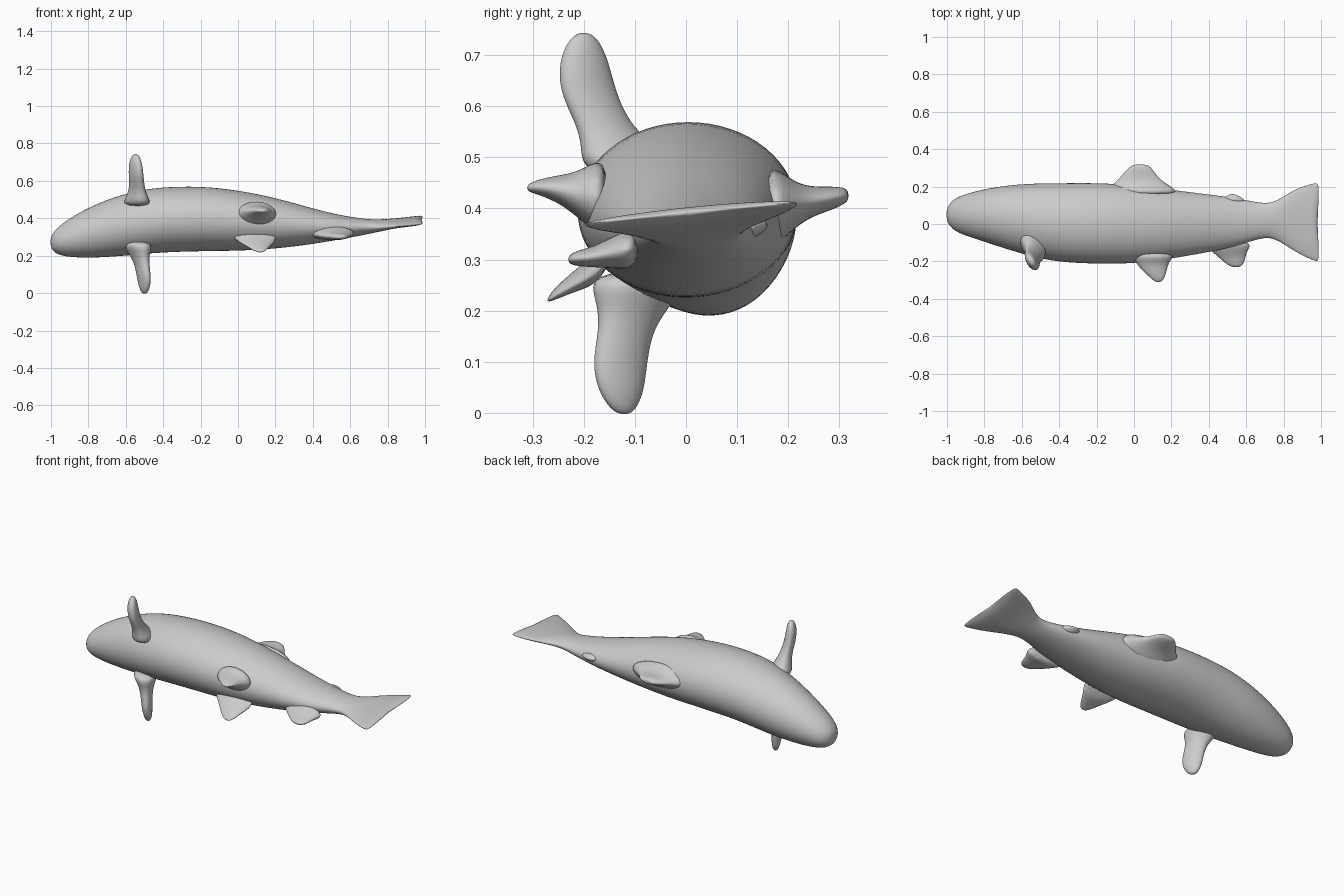
import bpy, bmesh, math
from mathutils import Vector

if "Cube" in bpy.data.objects:
    bpy.data.objects.remove(bpy.data.objects["Cube"])

grey = bpy.data.materials.new("plain grey")
grey.use_nodes = True
grey.diffuse_color = (0.6, 0.6, 0.6, 1)
grey.node_tree.nodes["Principled BSDF"].inputs["Base Color"].default_value = (0.6, 0.6, 0.6, 1)


def loft(name, rings, sides=16):
    """Skin elliptical rings (centre, chord half-vector, thickness half-vector, fork depth)."""
    bm = bmesh.new()
    grow = 1 / (2 / 3 + math.cos(2 * math.pi / sides) / 3)  # offsets subdivision shrinkage
    loops = []
    for centre, chord, thick, fork in rings:
        loop = []
        for i in range(sides):
            a = 2 * math.pi * i / sides
            p = Vector(centre) + grow * (Vector(chord) * math.cos(a) + Vector(thick) * math.sin(a))
            p.x += fork * math.cos(a) ** 2
            loop.append(bm.verts.new(p))
        loops.append(loop)
    for r, s in zip(loops, loops[1:]):
        for i in range(sides):
            j = (i + 1) % sides
            bm.faces.new((r[i], r[j], s[j], s[i]))
    bm.faces.new(loops[0][::-1])
    bm.faces.new(loops[-1])
    bmesh.ops.recalc_face_normals(bm, faces=bm.faces)
    for f in bm.faces:
        f.smooth = True
    mesh = bpy.data.meshes.new(name)
    bm.to_mesh(mesh)
    bm.free()
    mesh.materials.append(grey)
    ob = bpy.data.objects.new(name, mesh)
    bpy.context.collection.objects.link(ob)
    sub = ob.modifiers.new("smooth", "SUBSURF")
    sub.levels = sub.render_levels = 2
    return ob


# Body: x, belly y, back y, lower z, upper z
body = [
    (-1.003, 0.025, 0.075, 0.25, 0.295),
    (-0.985, -0.015, 0.115, 0.217, 0.33),
    (-0.94, -0.048, 0.147, 0.198, 0.372),
    (-0.86, -0.075, 0.172, 0.19, 0.425),
    (-0.74, -0.115, 0.198, 0.19, 0.485),
    (-0.58, -0.165, 0.216, 0.202, 0.54),
    (-0.42, -0.203, 0.217, 0.218, 0.567),
    (-0.2, -0.213, 0.22, 0.225, 0.572),
    (0.0, -0.212, 0.208, 0.226, 0.55),
    (0.2, -0.185, 0.182, 0.237, 0.51),
    (0.4, -0.15, 0.158, 0.262, 0.452),
    (0.55, -0.118, 0.138, 0.288, 0.415),
    (0.68, -0.073, 0.11, 0.312, 0.396),
]
rings = [((x, (b + t) / 2, (lo + hi) / 2), (0, (t - b) / 2, 0), (0, 0, (hi - lo) / 2), 0)
         for x, b, t, lo, hi in body]
# Forked tail continues the body: x, centre y, half height, z, half thickness, fork
for x, y, h, z, t, fork in [
    (0.75, 0.02, 0.092, 0.36, 0.032, 0),
    (0.84, 0.02, 0.155, 0.373, 0.022, 0),
    (0.90, 0.015, 0.19, 0.38, 0.018, 0.015),
    (0.95, 0.01, 0.21, 0.388, 0.016, 0.025),
    (0.968, 0.008, 0.209, 0.392, 0.009, 0.028),
]:
    rings.append(((x, y, z), (0, h, h * 0.1), (0, 0, t), fork))
loft("body_and_tail", rings)


def side_fin(name, rows):
    """Fin reaching sideways: rows of y, front x, rear x, z, half thickness."""
    loft(name, [(((a + b) / 2, y, z), ((b - a) / 2, 0, 0), (0, 0, t), 0)
                for y, a, b, z, t in rows], 12)


side_fin("dorsal_fin", [
    (0.15, -0.19, 0.27, 0.4, 0.1),
    (0.205, -0.12, 0.19, 0.405, 0.05),
    (0.24, -0.08, 0.135, 0.412, 0.03),
    (0.285, -0.045, 0.105, 0.42, 0.023),
    (0.312, -0.015, 0.08, 0.425, 0.016),
    (0.318, 0.005, 0.06, 0.425, 0.006)])
side_fin("upper_pelvic_fin", [
    (-0.15, -0.03, 0.23, 0.42, 0.09),
    (-0.205, 0.01, 0.185, 0.425, 0.048),
    (-0.245, 0.04, 0.175, 0.437, 0.028),
    (-0.285, 0.085, 0.165, 0.442, 0.016),
    (-0.312, 0.115, 0.147, 0.44, 0.007)])
side_fin("anal_fin", [
    (-0.09, 0.36, 0.64, 0.325, 0.045),
    (-0.14, 0.41, 0.605, 0.315, 0.032),
    (-0.18, 0.455, 0.595, 0.305, 0.02),
    (-0.215, 0.495, 0.585, 0.302, 0.015),
    (-0.231, 0.525, 0.565, 0.3, 0.007)])
side_fin("adipose_fin", [
    (0.115, 0.46, 0.61, 0.36, 0.03),
    (0.145, 0.49, 0.57, 0.365, 0.015),
    (0.16, 0.51, 0.54, 0.367, 0.006)])

# Lower pelvic fin slants downward: centre, half chord, half thickness
loft("lower_pelvic_fin", [
    (c, (h, 0.0, -h * 0.1), (0, t * 0.45, t * 0.9), 0) for c, h, t in [
        ((0.08, -0.13, 0.33), 0.14, 0.08),
        ((0.09, -0.18, 0.288), 0.1, 0.05),
        ((0.1, -0.215, 0.262), 0.07, 0.032),
        ((0.11, -0.25, 0.24), 0.043, 0.022),
        ((0.115, -0.27, 0.225), 0.02, 0.01)]], 12)


def pectoral(name, rows):
    """Paddle fin with a slanted chord: rows of centre, half chord, half thickness."""
    loft(name, [(c, (0.55 * h, -h, 0), (0.85 * t, 0.45 * t, 0), 0) for c, h, t in rows], 12)


pectoral("upper_pectoral_fin", [
    ((-0.54, -0.10, 0.46), 0.1, 0.08),
    ((-0.54, -0.135, 0.525), 0.065, 0.045),
    ((-0.54, -0.165, 0.57), 0.05, 0.034),
    ((-0.545, -0.193, 0.63), 0.053, 0.032),
    ((-0.548, -0.2, 0.69), 0.046, 0.03),
    ((-0.548, -0.2, 0.73), 0.028, 0.02),
    ((-0.548, -0.2, 0.744), 0.01, 0.008)])
pectoral("lower_pectoral_fin", [
    ((-0.54, -0.09, 0.28), 0.1, 0.085),
    ((-0.53, -0.1, 0.215), 0.07, 0.05),
    ((-0.515, -0.117, 0.165), 0.05, 0.034),
    ((-0.505, -0.13, 0.1), 0.052, 0.03),
    ((-0.5, -0.127, 0.045), 0.044, 0.026),
    ((-0.5, -0.123, 0.01), 0.026, 0.018),
    ((-0.5, -0.121, -0.003), 0.01, 0.008)])
